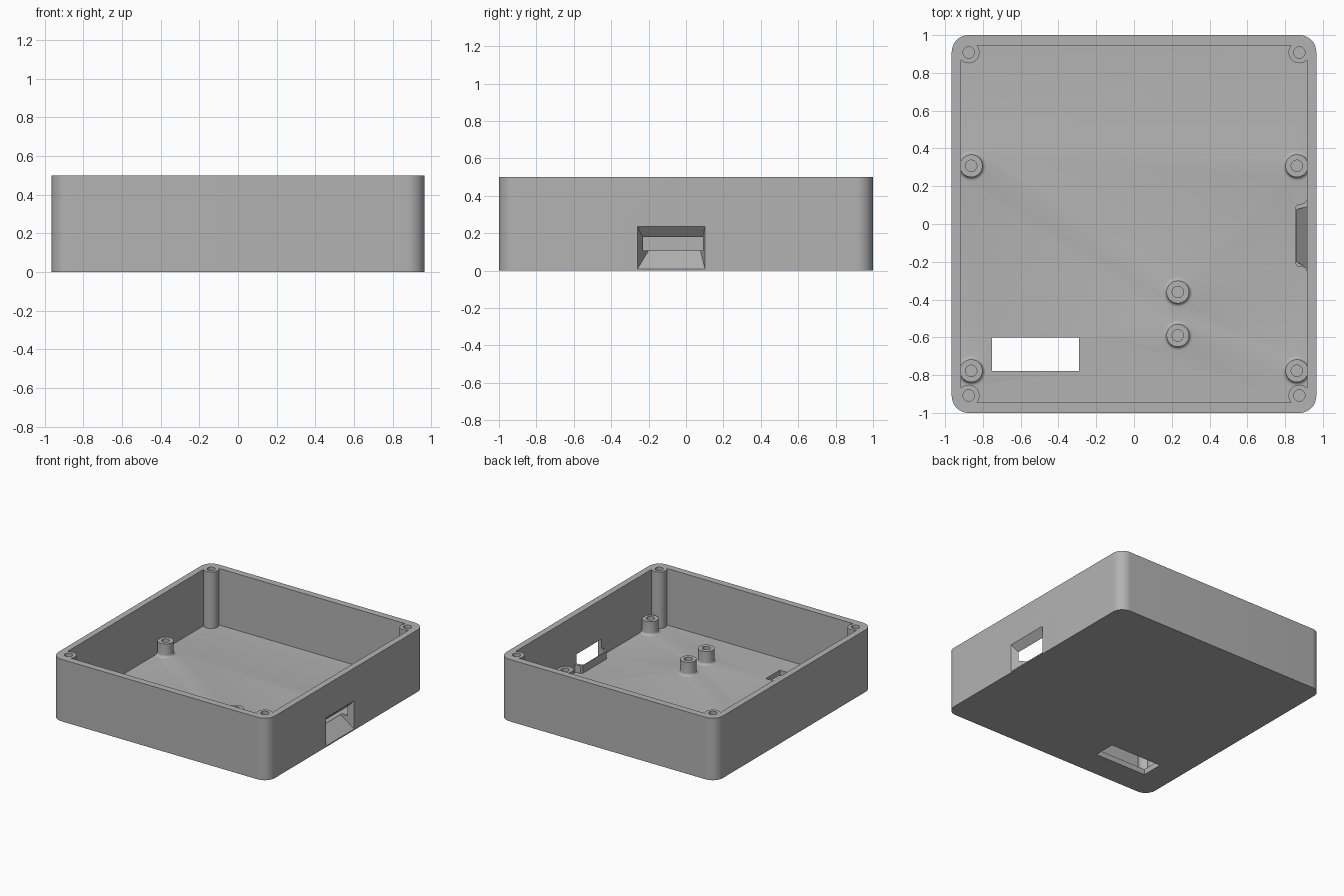
import bpy, bmesh, math

if "Cube" in bpy.data.objects:
    bpy.data.objects.remove(bpy.data.objects["Cube"])

HEIGHT, FLOOR = 0.5, 0.045
WALL_X, WALL_Y = 0.915, 0.945      # inner wall faces

grey = bpy.data.materials.new("plain grey")
grey.use_nodes = True
colour = (0.45, 0.45, 0.45, 1)
grey.diffuse_color = colour
grey.node_tree.nodes["Principled BSDF"].inputs["Base Color"].default_value = colour


def finish(name, bm):
    bmesh.ops.recalc_face_normals(bm, faces=bm.faces)
    mesh = bpy.data.meshes.new(name)
    bm.to_mesh(mesh)
    bm.free()
    mesh.materials.append(grey)
    ob = bpy.data.objects.new(name, mesh)
    bpy.context.collection.objects.link(ob)
    return ob


def prism(name, outline, z0, z1):
    """Extrude a plan outline upward."""
    bm = bmesh.new()
    face = bm.faces.new([bm.verts.new((x, y, z0)) for x, y in outline])
    top = bmesh.ops.extrude_face_region(bm, geom=[face])["geom"]
    bmesh.ops.translate(bm, vec=(0, 0, z1 - z0),
                        verts=[v for v in top if isinstance(v, bmesh.types.BMVert)])
    return finish(name, bm)


def rounded_rect(hx, hy, r, steps=12):
    pts = []
    for i, (sx, sy) in enumerate([(1, 1), (-1, 1), (-1, -1), (1, -1)]):
        for s in range(steps + 1):
            a = math.pi / 2 * (i + s / steps)
            pts.append((sx * (hx - r) + r * math.cos(a), sy * (hy - r) + r * math.sin(a)))
    return pts


def lathe(name, profile, x, y, sides=40):
    """Revolve a radius/height profile that starts and ends on the axis."""
    bm = bmesh.new()
    verts = [bm.verts.new((r, 0, z)) for r, z in profile]
    edges = [bm.edges.new(pair) for pair in zip(verts, verts[1:])]
    bmesh.ops.spin(bm, geom=verts + edges, cent=(0, 0, 0), axis=(0, 0, 1),
                   angle=math.tau, steps=sides)
    bmesh.ops.remove_doubles(bm, verts=bm.verts, dist=1e-5)
    bmesh.ops.translate(bm, verts=bm.verts, vec=(x, y, 0))
    return finish(name, bm)


def hull(name, points):
    bm = bmesh.new()
    for p in points:
        bm.verts.new(p)
    bmesh.ops.convex_hull(bm, input=bm.verts)
    return finish(name, bm)


# Rounded tray body
case = prism("case", rounded_rect(0.965, 1, 0.09), 0, HEIGHT)
steps = [("DIFFERENCE", prism("cavity", rounded_rect(WALL_X, WALL_Y, 0.03, 6), FLOOR, 0.6))]

# Corner screw posts, flush with the rim
for sx in (-1, 1):
    for sy in (-1, 1):
        post = [(0, 0.02), (0.057, 0.02), (0.057, HEIGHT), (0.03, HEIGHT), (0.03, 0.2), (0, 0.2)]
        steps.append(("UNION", lathe("screw_post", post, sx * 0.875, sy * 0.908)))

# Board standoffs with a filleted foot
fillet = 0.02
foot = [(0.06 + fillet * (1 - math.sin(a)), FLOOR + fillet * (1 - math.cos(a)))
        for a in [math.pi / 2 * i / 5 for i in range(6)]]
top = 0.155
standoff = [(0, 0.02), (0.08, 0.02)] + foot + [(0.06, top), (0.03, top), (0.03, 0.06), (0, 0.06)]
spots = [(sx * 0.862, y) for sx in (-1, 1) for y in (0.308, -0.777)]
spots += [(0.232, -0.36), (0.232, -0.59)]
for x, y in spots:
    steps.append(("UNION", lathe("standoff", standoff, x, y)))

# Sill inside the side port, flared where it meets the wall
mid = -0.06
half = [(0.94, 0.19), (0.915, 0.19), (0.907, 0.175), (0.895, 0.168), (0.866, 0.165), (0.855, 0.15)]
sill = [(x, mid + d) for x, d in half] + [(x, mid - d) for x, d in reversed(half)]
steps.append(("UNION", prism("port_sill", sill, 0.02, 0.107)))

# Tapered side port and floor window
port = [(0.966, y, z) for y in (-0.26, 0.102) for z in (0.008, 0.237)]
port += [(x, y, z) for y in (-0.2, 0.077) for x, z in ((0.905, 0.155), (0.86, 0.107), (0.86, 0.12))]
steps.append(("DIFFERENCE", hull("port_cut", port)))
window = [(-0.752, -0.778), (-0.292, -0.778), (-0.292, -0.6), (-0.752, -0.6)]
steps.append(("DIFFERENCE", prism("window_cut", window, -0.1, 0.1)))

# Combine everything into one solid and drop the helpers
for operation, helper in steps:
    mod = case.modifiers.new(helper.name, "BOOLEAN")
    mod.operation, mod.object, mod.solver = operation, helper, "EXACT"
solid = bpy.data.meshes.new_from_object(case.evaluated_get(bpy.context.evaluated_depsgraph_get()))
case.modifiers.clear()
case.data = solid
for _, helper in steps:
    bpy.data.objects.remove(helper)
solid.materials.clear()
solid.materials.append(grey)
for poly in solid.polygons:
    poly.material_index = 0

bpy.ops.object.select_all(action="DESELECT")
case.select_set(True)
bpy.context.view_layer.objects.active = case
bpy.ops.object.shade_smooth_by_angle(angle=math.radians(30))
